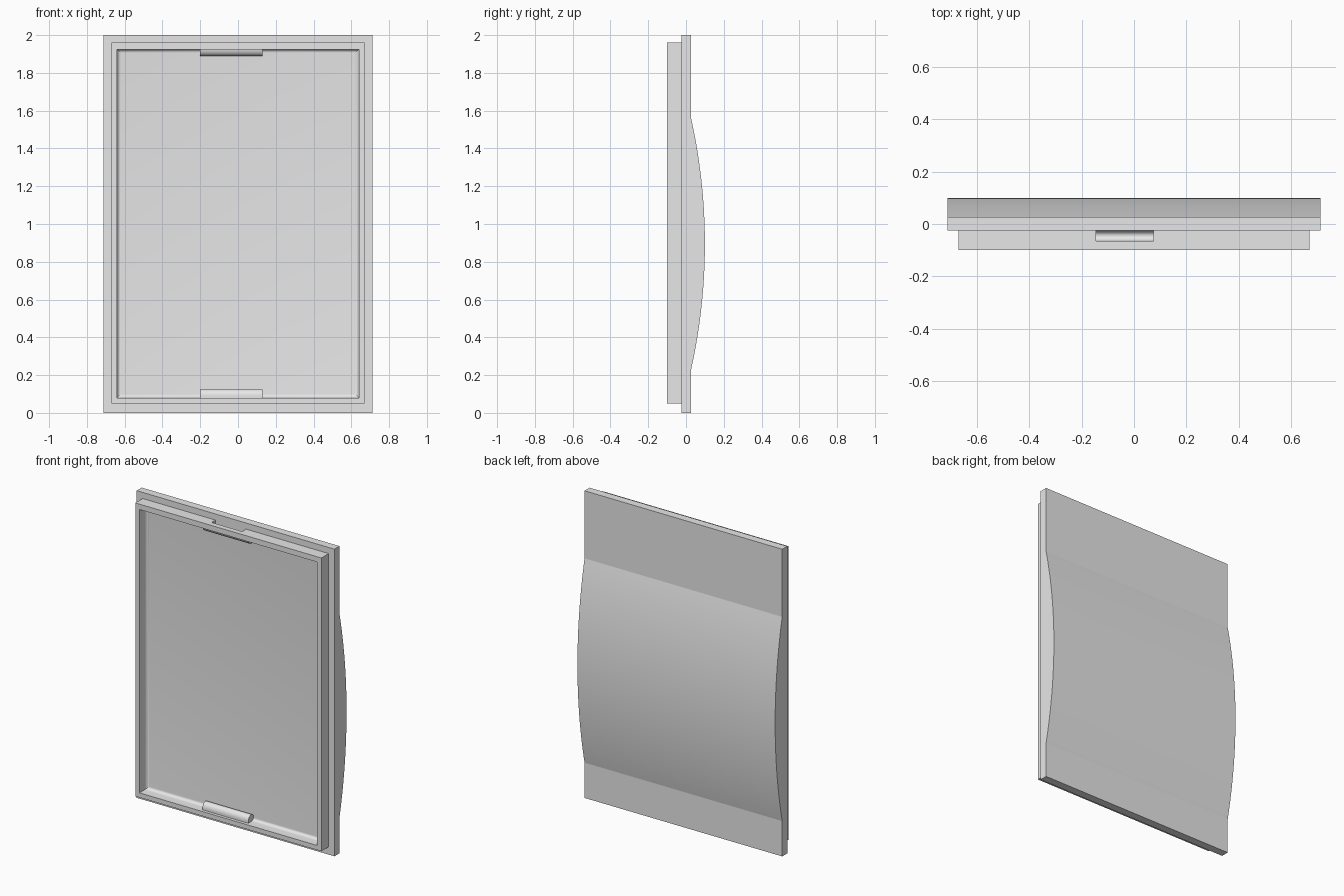
import bpy, bmesh, math

cube = bpy.data.objects.get("Cube")
if cube:
    bpy.data.objects.remove(cube, do_unlink=True)

grey = bpy.data.materials.new("light_grey_plastic")
grey.use_nodes = True
colour = (0.8, 0.8, 0.8, 1)
grey.diffuse_color = colour
grey.node_tree.nodes["Principled BSDF"].inputs["Base Color"].default_value = colour


def finish(name, bm):
    mesh = bpy.data.meshes.new(name)
    bmesh.ops.recalc_face_normals(bm, faces=bm.faces)
    bm.to_mesh(mesh)
    bm.free()
    mesh.materials.append(grey)
    obj = bpy.data.objects.new(name, mesh)
    bpy.context.collection.objects.link(obj)
    return obj


def extrude_x(name, profile, x0, x1):
    """Solid with a (y, z) cross-section, swept from x0 to x1."""
    bm = bmesh.new()
    face = bm.faces.new([bm.verts.new((x0, y, z)) for y, z in profile])
    swept = bmesh.ops.extrude_face_region(bm, geom=[face])["geom"]
    verts = [v for v in swept if isinstance(v, bmesh.types.BMVert)]
    bmesh.ops.translate(bm, verts=verts, vec=(x1 - x0, 0, 0))
    return finish(name, bm)


def box(name, x, y0, y1, z0, z1):
    return extrude_x(name, [(y0, z0), (y1, z0), (y1, z1), (y0, z1)], -x, x)


def half_round(y, z, ry, rz, steps=16):
    """Half ellipse rising (or dropping, for negative rz) from height z."""
    return [(y + ry * math.cos(math.pi * i / steps),
             z + rz * math.sin(math.pi * i / steps)) for i in range(steps + 1)]


def cut(target, cutter):
    cutter.hide_render = True
    mod = target.modifiers.new("cut", "BOOLEAN")
    mod.operation, mod.solver, mod.object = "DIFFERENCE", "EXACT", cutter
    bpy.context.view_layer.objects.active = target
    bpy.ops.object.modifier_apply(modifier=mod.name)


def smooth(obj, angle):
    bpy.ops.object.select_all(action="DESELECT")
    obj.select_set(True)
    bpy.context.view_layer.objects.active = obj
    bpy.ops.object.shade_smooth_by_angle(angle=math.radians(angle))


# Cover plate: flat panel whose back swells in a shallow arc
front, back, bulge = -0.025, 0.027, 0.073
low, high = 0.23, 1.56
half = (high - low) / 2
radius = (half ** 2 + bulge ** 2) / (2 * bulge)
sweep = math.asin(half / radius)
steps = 40
arc = []
for i in range(steps + 1):
    a = sweep * (2 * i / steps - 1)
    arc.append((back + bulge - radius * (1 - math.cos(a)),
                (low + high) / 2 + radius * math.sin(a)))
plate = extrude_x("cover_plate",
                  [(front, 0), (back, 0)] + arc + [(back, 2), (front, 2)],
                  -0.712, 0.712)

# Raised rim around a pocket with a rounded floor edge
rim = box("front_rim", 0.67, -0.1, -0.02, 0.05, 1.96)
pocket = box("pocket_cutter", 0.64, -0.2, -0.027, 0.08, 1.925)
bm = bmesh.new()
bm.from_mesh(pocket.data)
floor = [e for e in bm.edges if all(v.co.y > -0.1 for v in e.verts)]
bmesh.ops.bevel(bm, geom=floor, offset=0.02, segments=6, profile=0.5, affect="EDGES")
bm.to_mesh(pocket.data)
bm.free()
cut(rim, pocket)

# Snap ridges inside the rim, the upper one hollowed from above
lower_snap = extrude_x("lower_snap_ridge",
                       [(-0.02, 0.075), (-0.02, 0.09)]
                       + half_round(-0.05, 0.09, 0.03, 0.035)[1:]
                       + [(-0.08, 0.075)], -0.2, 0.13)
upper_snap = extrude_x("upper_snap_ridge",
                       half_round(-0.05, 1.93, 0.03, -0.04), -0.2, 0.13)
slot = extrude_x("slot_cutter",
                 [(-0.025, 2.0)] + half_round(-0.045, 1.93, 0.02, -0.025)
                 + [(-0.065, 2.0)], -0.145, 0.075)
cut(rim, slot)
cut(upper_snap, slot)

for cutter in (pocket, slot):
    bpy.data.objects.remove(cutter, do_unlink=True)

smooth(plate, 10)
for part in (rim, lower_snap, upper_snap):
    smooth(part, 30)
